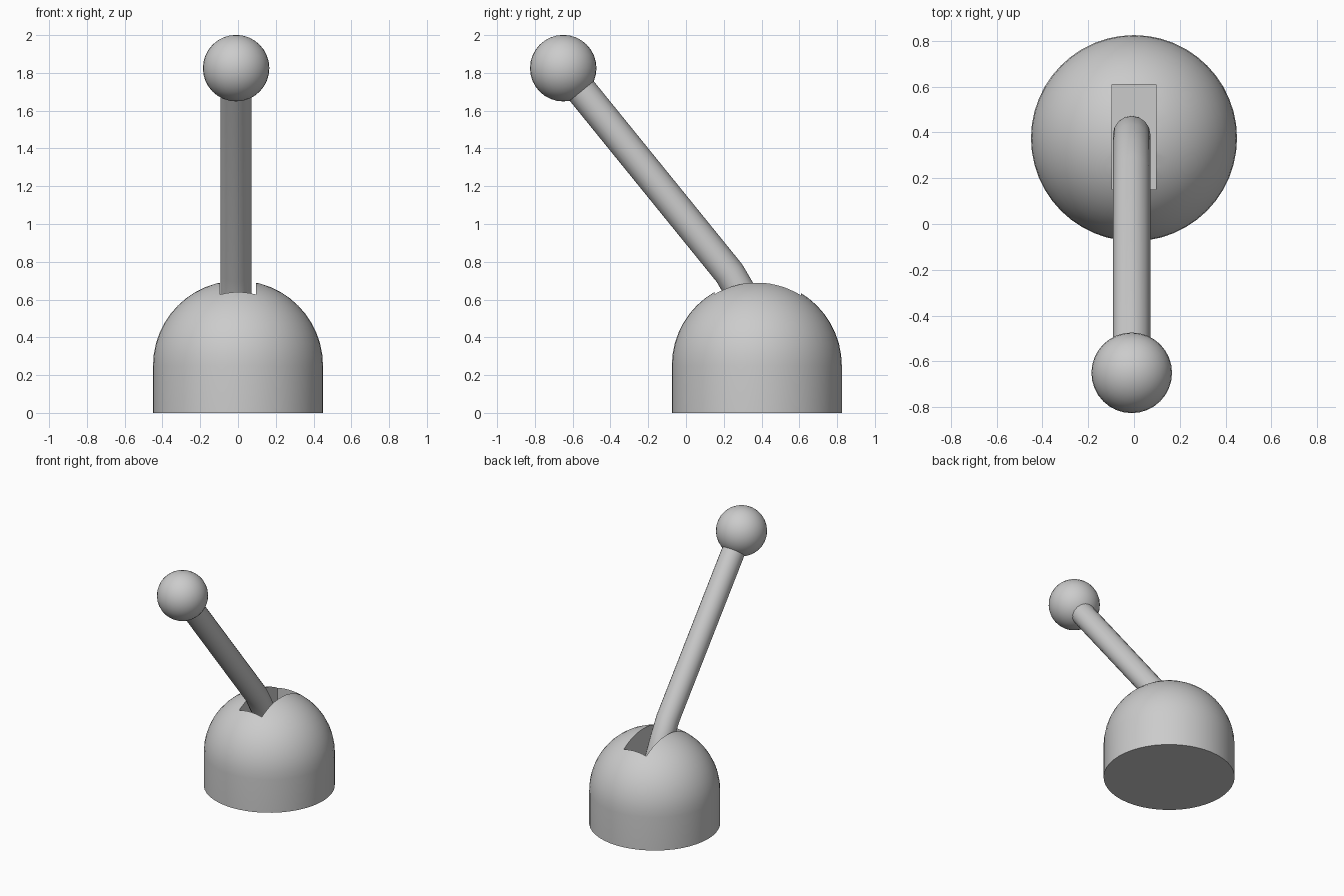
import bpy, bmesh, math
from mathutils import Vector, Matrix

cube = bpy.data.objects.get("Cube")
if cube:
    bpy.data.objects.remove(cube, do_unlink=True)

grey = bpy.data.materials.new("plain_grey")
grey.use_nodes = True
colour = (0.6, 0.6, 0.6, 1)
grey.diffuse_color = colour
grey.node_tree.nodes["Principled BSDF"].inputs["Base Color"].default_value = colour

BASE_Y, BASE_R, WALL_H = 0.375, 0.45, 0.25
KNOB = Vector((-0.01, -0.65, 1.825))


def select(obj):
    bpy.ops.object.select_all(action="DESELECT")
    obj.select_set(True)
    bpy.context.view_layer.objects.active = obj


def finish(obj):
    select(obj)
    obj.data.materials.clear()
    obj.data.materials.append(grey)
    bpy.ops.object.shade_smooth_by_angle(angle=math.radians(35))


# Domed base: a straight wall and a quarter-circle profile spun about z
bm = bmesh.new()
profile = [(0, 0), (BASE_R, 0)]
STEPS = 12
for i in range(STEPS + 1):
    a = math.pi / 2 * i / STEPS
    profile.append((BASE_R * math.cos(a), WALL_H + BASE_R * math.sin(a)))
verts = [bm.verts.new((r, 0, z)) for r, z in profile]
edges = [bm.edges.new(pair) for pair in zip(verts, verts[1:])]
bmesh.ops.spin(bm, geom=verts + edges, cent=(0, 0, 0), axis=(0, 0, 1),
               angle=math.tau, steps=48, use_duplicate=False)
bmesh.ops.remove_doubles(bm, verts=bm.verts, dist=0.0005)
bmesh.ops.recalc_face_normals(bm, faces=bm.faces)
mesh = bpy.data.meshes.new("domed_base")
bm.to_mesh(mesh)
bm.free()
base = bpy.data.objects.new("domed_base", mesh)
base.location.y = BASE_Y
bpy.context.collection.objects.link(base)

# Slot in the top of the dome
bpy.ops.mesh.primitive_cube_add(size=1, location=(0, 0.38, 0.55))
cutter = bpy.context.object
cutter.name = "slot_cutter"
cutter.scale = (0.19, 0.46, 0.6)
cutter.hide_render = True
cut = base.modifiers.new("slot", "BOOLEAN")
cut.operation = "DIFFERENCE"
cut.solver = "EXACT"
cut.object = cutter
select(base)
bpy.ops.object.modifier_apply(modifier="slot")
bpy.data.objects.remove(cutter, do_unlink=True)
finish(base)

# Lever shaft: straight rod that bends upright inside the slot
curve = bpy.data.curves.new("lever_shaft", "CURVE")
curve.dimensions = "3D"
curve.bevel_depth = 0.082
curve.bevel_resolution = 6
curve.use_fill_caps = True
path = [(KNOB.y, KNOB.z), (0.23, 0.74), (0.3, 0.62), (0.36, 0.5), (0.39, 0.38), (0.39, 0.24)]
spline = curve.splines.new("POLY")
spline.points.add(len(path) - 1)
for point, (y, z) in zip(spline.points, path):
    point.co = (KNOB.x, y, z, 1)
shaft = bpy.data.objects.new("lever_shaft", curve)
bpy.context.collection.objects.link(shaft)
select(shaft)
bpy.ops.object.convert(target="MESH")
finish(bpy.context.object)

# Ball knob on the end of the lever
bpy.ops.mesh.primitive_uv_sphere_add(segments=32, ring_count=16, radius=0.176, location=KNOB)
knob = bpy.context.object
knob.name = "ball_knob"
finish(knob)
